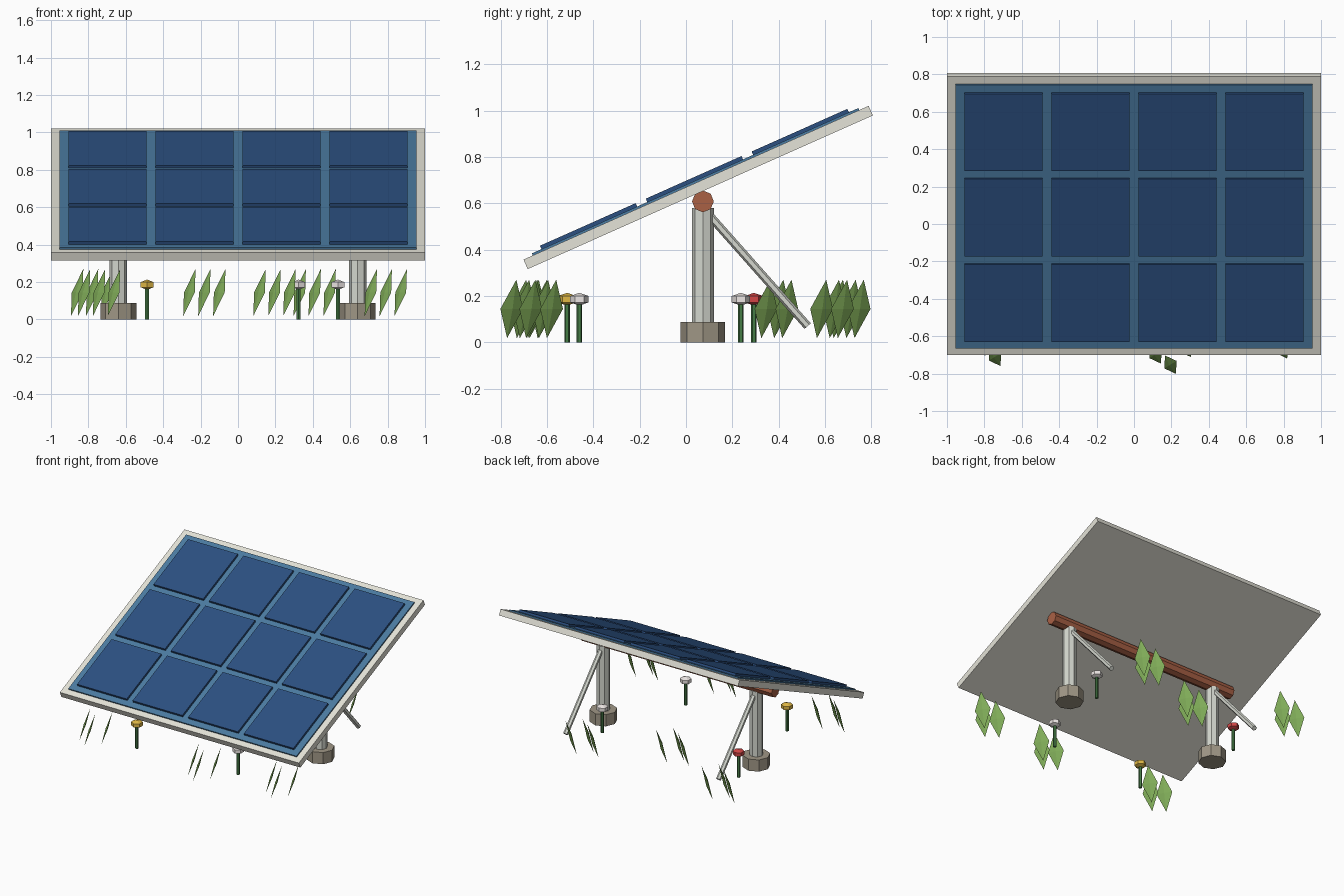
import bpy
import math
from mathutils import Vector, Matrix

if "Cube" in bpy.data.objects:
    bpy.data.objects.remove(bpy.data.objects["Cube"])


def material(name, r, g, b):
    m = bpy.data.materials.new(name)
    m.diffuse_color = (r, g, b, 1)
    m.use_nodes = True
    m.node_tree.nodes["Principled BSDF"].inputs["Base Color"].default_value = m.diffuse_color
    return m


FRAME = material("frame_white", 0.78, 0.77, 0.69)
BACK = material("backing_blue", 0.07, 0.20, 0.36)
CELL = material("cell_blue", 0.025, 0.08, 0.22)
STEEL = material("post_grey", 0.66, 0.68, 0.62)
STONE = material("footing_stone", 0.35, 0.31, 0.24)
RUST = material("beam_rust", 0.40, 0.12, 0.06)
LEAF = material("leaf_green", 0.22, 0.42, 0.10)
STEM = material("stem_green", 0.06, 0.20, 0.06)
YELLOW = material("petal_yellow", 0.75, 0.48, 0.06)
WHITE = material("petal_white", 0.85, 0.80, 0.78)
RED = material("petal_red", 0.65, 0.06, 0.06)


def finish(name, mat):
    ob = bpy.context.object
    ob.name = name
    ob.data.materials.append(mat)
    return ob


def rod(name, a, b, radius, mat, sides=8):
    a, b = Vector(a), Vector(b)
    d = b - a
    bpy.ops.mesh.primitive_cylinder_add(
        vertices=sides, radius=radius, depth=d.length, location=(a + b) / 2,
        rotation=d.to_track_quat('Z', 'Y').to_euler())
    return finish(name, mat)


# Tilted panel: boxes placed in the panel's own plane (u across, v up slope, n normal)
TILT = math.radians(24)
PLANE = Matrix.Translation((0, 0.0525, 0.668)) @ Matrix.Rotation(TILT, 4, 'X')


def panel_box(name, u, v, n0, n1, width, length, mat):
    bpy.ops.mesh.primitive_cube_add(
        size=1, location=PLANE @ Vector((u, v, (n0 + n1) / 2)), rotation=(TILT, 0, 0))
    bpy.context.object.scale = (width, length, n1 - n0)
    return finish(name, mat)


panel_box("panel_frame", 0, 0, -0.0225, 0.0225, 2.0, 1.63, FRAME)
panel_box("panel_backing", 0, 0, 0.015, 0.032, 1.91, 1.542, BACK)
for i in range(4):
    for j in range(3):
        panel_box(f"solar_cell_{i}_{j}", (i - 1.5) * 0.465, (j - 1) * 0.5,
                  0.028, 0.048, 0.416, 0.452, CELL)

# Support: beam, posts, footings and rear braces
Y = 0.073
rod("cross_beam", (-0.8, Y, 0.608), (0.8, Y, 0.608), 0.047, RUST)
for side, x in (("left", -0.64), ("right", 0.64)):
    rod(side + "_footing", (x, Y, 0), (x, Y, 0.088), 0.096, STONE)
    rod(side + "_post", (x, Y, 0.05), (x, Y, 0.58), 0.047, STEEL)
    rod(side + "_brace", (x, 0.09, 0.56), (x, 0.525, 0.07), 0.018, STEEL, 6)

# Flowers: thin stem with a flattened faceted head
for i, (x, y, mat) in enumerate([(-0.486, -0.513, YELLOW), (0.324, -0.46, WHITE),
                                 (0.534, 0.237, WHITE), (-0.645, 0.293, RED)]):
    rod(f"flower_stem_{i}", (x, y, 0), (x, y, 0.18), 0.012, STEM, 6)
    bpy.ops.mesh.primitive_uv_sphere_add(segments=6, ring_count=3, radius=0.046,
                                         location=(x, y, 0.186))
    bpy.context.object.scale = (1, 1, 0.6)
    finish(f"flower_head_{i}", mat)

# Grass: tufts of three leaning diamond blades
SIDE = Vector((-0.029, 0.049, 0))
THICK = Vector((0.007, 0.004, 0))
UP = Vector((0.033, 0.02, 0.126))
FACES = [(0, 2, 4), (2, 1, 4), (1, 3, 4), (3, 0, 4),
         (2, 0, 5), (1, 2, 5), (3, 1, 5), (0, 3, 5)]


def blade(name, x, y):
    c = Vector((x, y, 0.144))
    me = bpy.data.meshes.new(name)
    me.from_pydata([c + THICK, c - THICK, c + SIDE, c - SIDE, c + UP, c - UP], [], FACES)
    me.materials.append(LEAF)
    bpy.context.collection.objects.link(bpy.data.objects.new(name, me))


for i, (x, y) in enumerate([(0.79, -0.67), (0.195, -0.752), (-0.743, -0.71),
                            (0.41, 0.585), (-0.18, 0.345), (-0.78, 0.657)]):
    for j, (dx, dy) in enumerate([(-0.08, 0.055), (0, 0), (0.08, 0.09)]):
        blade(f"grass_blade_{i}_{j}", x + dx, y + dy)
